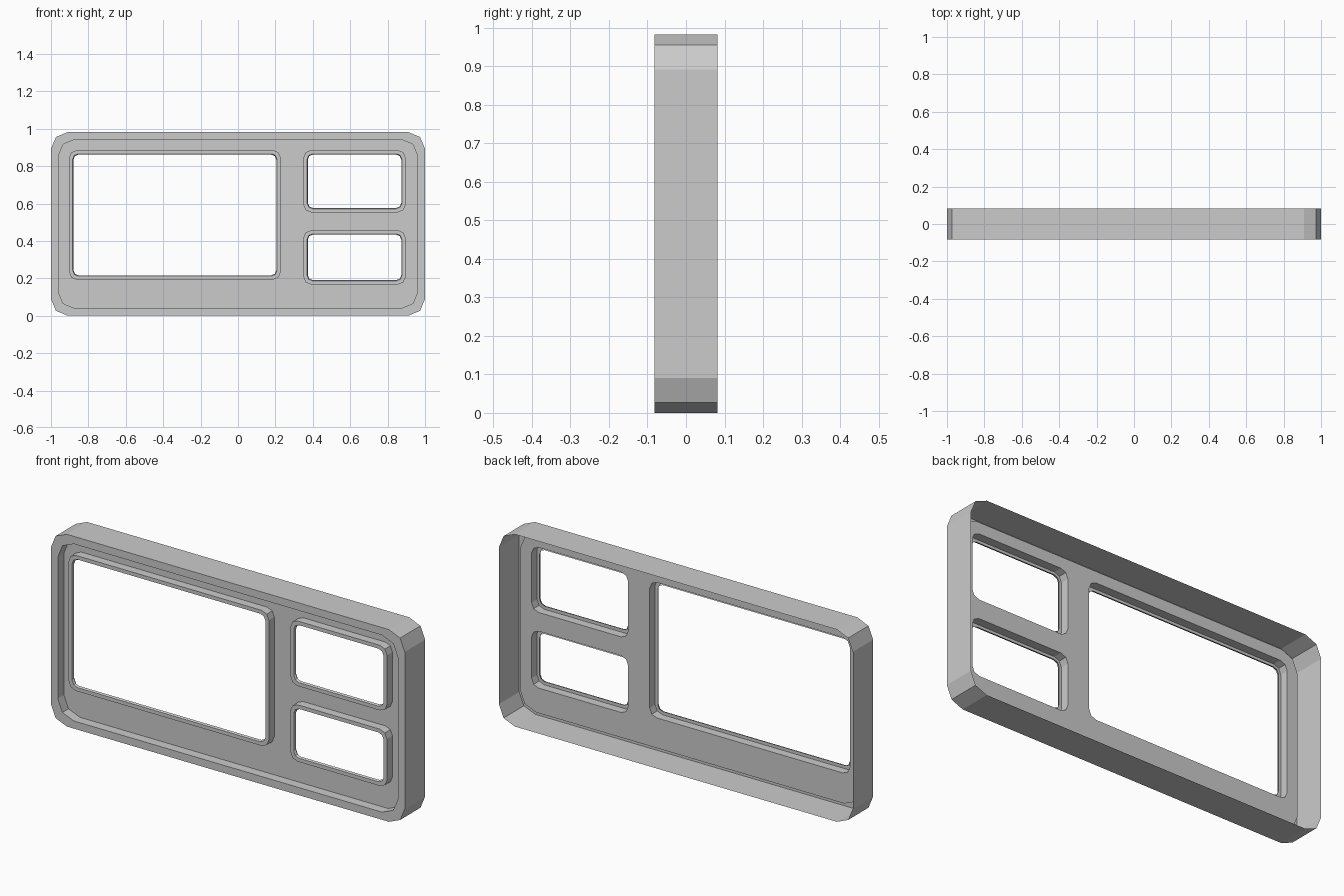
import bpy, bmesh, math

if "Cube" in bpy.data.objects:
    bpy.data.objects.remove(bpy.data.objects["Cube"])

FRONT, BACK = -0.082, 0.082
PANEL = -0.033      # recessed panel depth
BEZEL = -0.077      # raised window rim depth


def ring(bm, rect, r, y):
    """Rounded rectangle (two-segment corners) in the xz plane."""
    x0, x1, z0, z1 = rect
    corners = [(x1 - r, z1 - r, 0), (x0 + r, z1 - r, 90),
               (x0 + r, z0 + r, 180), (x1 - r, z0 + r, 270)]
    verts = []
    for cx, cz, start in corners:
        for k in range(3):
            a = math.radians(start + 45 * k)
            verts.append(bm.verts.new((cx + r * math.cos(a), y, cz + r * math.sin(a))))
    return verts


def inset(rect, d):
    x0, x1, z0, z1 = rect
    return (x0 + d, x1 - d, z0 + d, z1 - d)


def bridge(bm, a, b):
    n = len(a)
    for i in range(n):
        j = (i + 1) % n
        bm.faces.new((a[i], a[j], b[j], b[i]))


def loft(bm, rings):
    for a, b in zip(rings, rings[1:]):
        bridge(bm, a, b)


def finish(bm, name):
    me = bpy.data.meshes.new(name)
    bm.to_mesh(me)
    bm.free()
    ob = bpy.data.objects.new(name, me)
    bpy.context.collection.objects.link(ob)
    return ob


outer = (-1.0, 1.0, 0.0, 0.982)
windows = {
    "large_window_bezel": (-0.903, 0.228, 0.193, 0.885),
    "upper_window_bezel": (0.35, 0.896, 0.553, 0.885),
    "lower_window_bezel": (0.35, 0.896, 0.167, 0.457),
}

# Housing: open-backed outer wall, front rim and step down to the panel
bm = bmesh.new()
lip = inset(outer, 0.039)
rings = [ring(bm, outer, 0.09, BACK), ring(bm, outer, 0.09, FRONT),
         ring(bm, lip, 0.09, FRONT), ring(bm, lip, 0.09, PANEL)]
loft(bm, rings)
finish(bm, "housing")

# Recessed panel with three window openings
bm = bmesh.new()
loops = [ring(bm, lip, 0.09, PANEL)]
loops += [ring(bm, w, 0.04, PANEL) for w in windows.values()]
edges = [bm.edges.new((l[i], l[(i + 1) % len(l)])) for l in loops for i in range(len(l))]
bmesh.ops.triangle_fill(bm, use_beauty=True, use_dissolve=False, edges=edges,
                        normal=(0, -1, 0))
for f in bm.faces:
    f.normal_update()
    if f.normal.y > 0:
        f.normal_flip()
finish(bm, "panel")

# Raised bezels with a short return into each opening
for name, w in windows.items():
    bm = bmesh.new()
    loft(bm, [ring(bm, w, 0.04, PANEL), ring(bm, w, 0.04, BEZEL),
              ring(bm, inset(w, 0.019), 0.03, BEZEL),
              ring(bm, inset(w, 0.023), 0.028, BEZEL + 0.012)])
    finish(bm, name)
